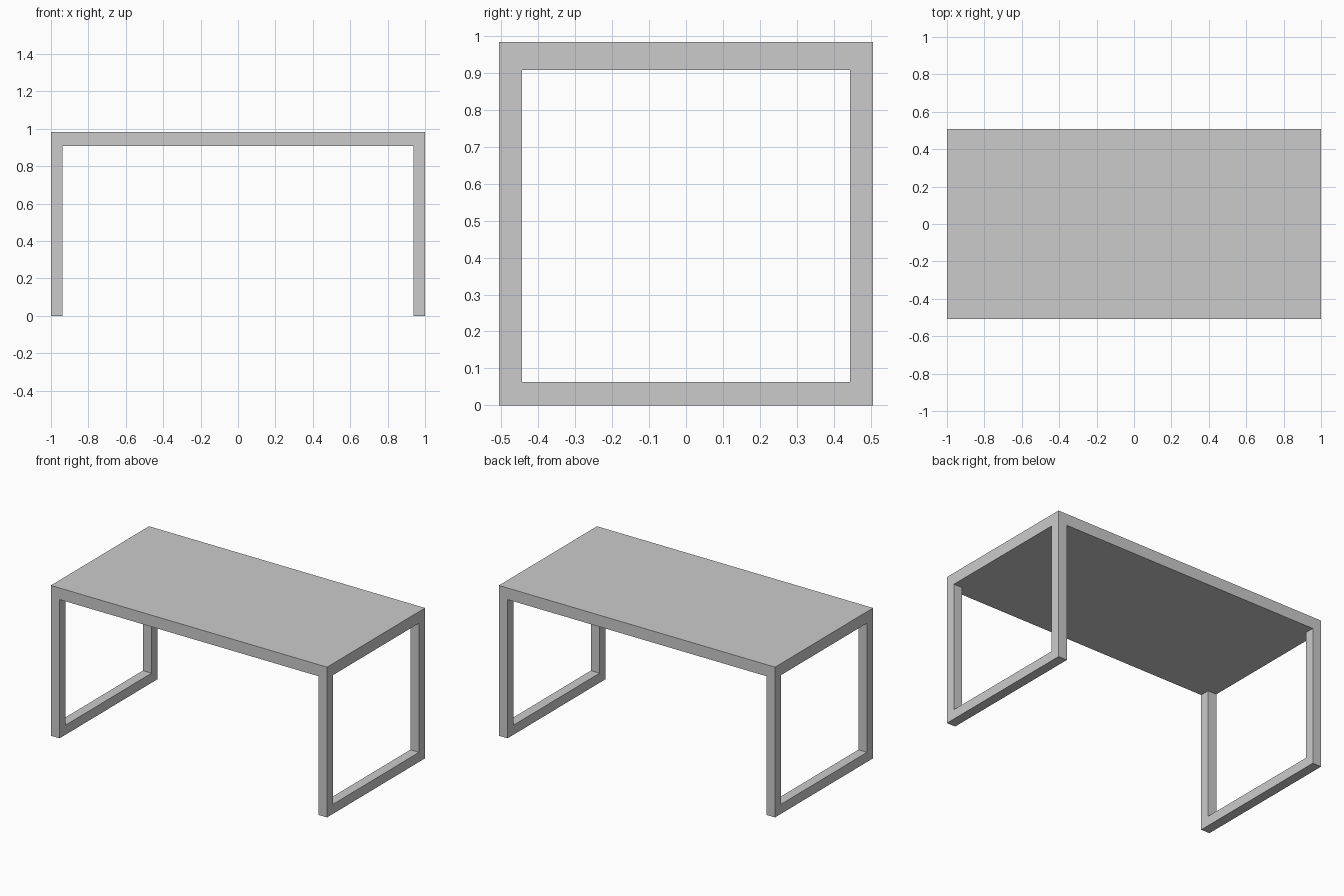
import bpy
import bmesh

if "Cube" in bpy.data.objects:
    bpy.data.objects.remove(bpy.data.objects["Cube"])

HALF_X, HALF_Y = 1.0, 0.507
UNDERSIDE, TOP = 0.908, 0.984
BAR = 0.063          # leg and floor bar thickness


def extruded(name, profile, x0, x1):
    """Extrude a (y, z) outline along x from x0 to x1."""
    bm = bmesh.new()
    face = bm.faces.new([bm.verts.new((x0, y, z)) for y, z in profile])
    ext = bmesh.ops.extrude_face_region(bm, geom=[face])
    moved = [v for v in ext["geom"] if isinstance(v, bmesh.types.BMVert)]
    bmesh.ops.translate(bm, verts=moved, vec=(x1 - x0, 0, 0))
    bmesh.ops.recalc_face_normals(bm, faces=bm.faces)
    mesh = bpy.data.meshes.new(name)
    bm.to_mesh(mesh)
    bm.free()
    obj = bpy.data.objects.new(name, mesh)
    bpy.context.collection.objects.link(obj)
    return obj


# Tabletop slab
extruded("tabletop", [(-HALF_Y, UNDERSIDE), (HALF_Y, UNDERSIDE),
                      (HALF_Y, TOP), (-HALF_Y, TOP)], -HALF_X, HALF_X)

# U-shaped leg frames: two uprights joined by a floor bar
inner = HALF_Y - BAR
u_shape = [(-HALF_Y, 0), (HALF_Y, 0), (HALF_Y, UNDERSIDE), (inner, UNDERSIDE),
           (inner, BAR), (-inner, BAR), (-inner, UNDERSIDE), (-HALF_Y, UNDERSIDE)]
extruded("left_leg_frame", u_shape, -HALF_X, -HALF_X + BAR)
extruded("right_leg_frame", u_shape, HALF_X - BAR, HALF_X)
